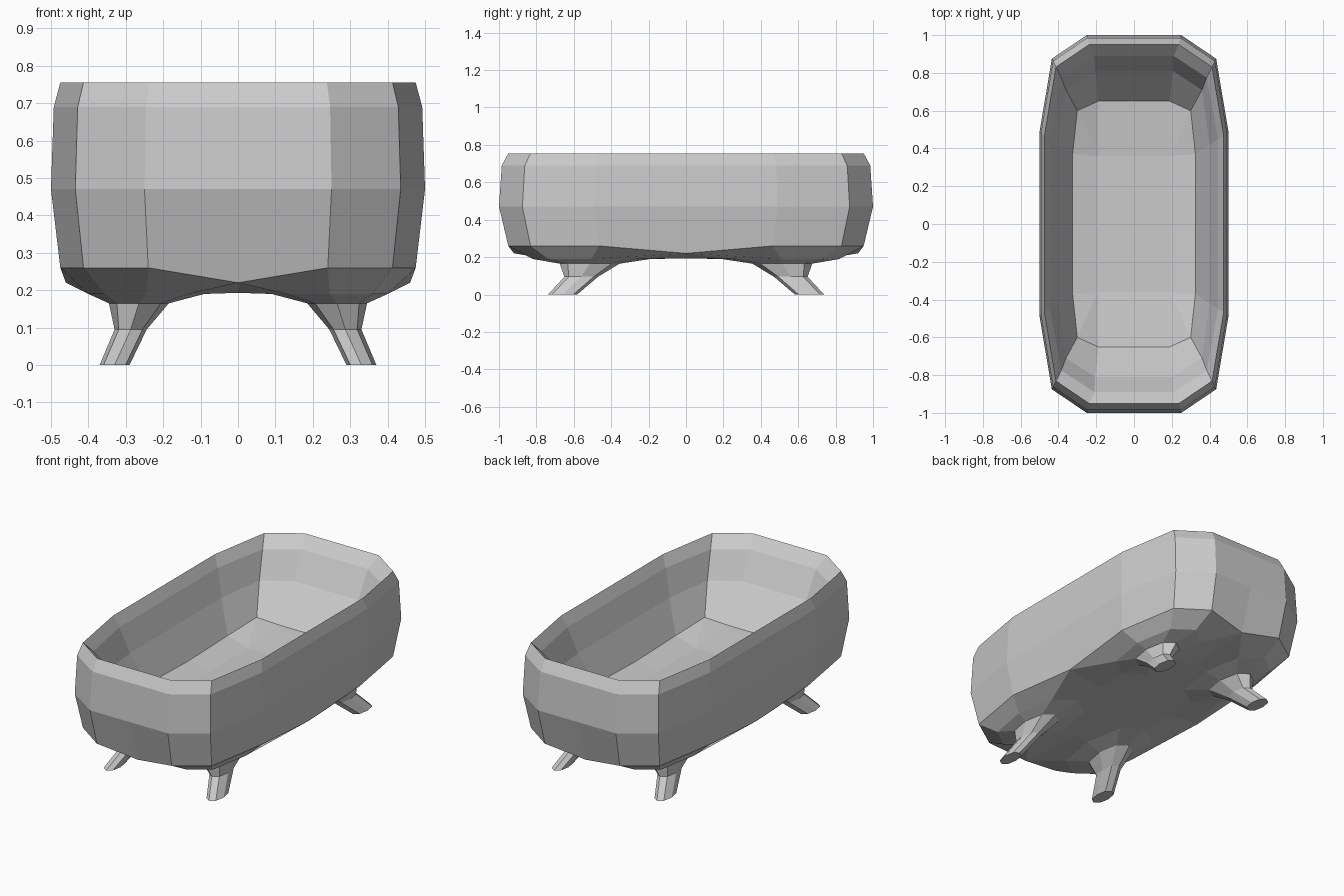
import bpy, bmesh, math

if "Cube" in bpy.data.objects:
    bpy.data.objects.remove(bpy.data.objects["Cube"])


def skin(bm, rings, cap_last=True):
    """Skin a stack of equal-length point rings, capping the last one."""
    rows = [[bm.verts.new(p) for p in r] for r in rings]
    n = len(rows[0])
    for a, b in zip(rows, rows[1:]):
        for i in range(n):
            j = (i + 1) % n
            bm.faces.new((a[i], a[j], b[j], b[i]))
    if cap_last:
        bm.faces.new(rows[-1])


def tub_ring(side, mid, corner, end):
    """16-point ring from three quadrant points plus the edge midpoints.
    mid = (x of side midpoint, y of end midpoint, z)."""
    q1 = [(mid[0], 0, mid[2]), side, corner, end, (0, mid[1], mid[2])]
    q2 = [(-x, y, z) for x, y, z in reversed(q1[1:4])]
    half = q1 + q2
    return half + [(-x, -y, z) for x, y, z in half]


def outer(s, z):
    return tub_ring((.5 * s, .49 * s, z), (.5 * s, s, z),
                    (.435 * s, .875 * s, z), (.25 * s, s, z))


def leg_ring(cx, rx, cy, ry, z):
    """Eight-sided oval; the diagonal points are pushed out slightly."""
    pts = []
    for i in range(8):
        a, k = math.pi * i / 4, 1.04 if i % 2 else 1
        pts.append((cx + k * rx * math.cos(a), cy + k * ry * math.sin(a), z))
    return pts


bm = bmesh.new()

# Tub: outer wall with dipped lower edge, knife-edge rim, inside, dished floor
side, corner, end = (.475, .465, .26), (.413, .831, .26), (.24, .95, .26)
skin(bm, [
    tub_ring(side, (.46, .92, .22), corner, end),
    outer(1.0, .47),
    outer(.985, .69),
    outer(.95, .755),
    tub_ring((.445, .45, .69), (.445, .89, .69), (.385, .775, .69), (.21, .89, .69)),
    tub_ring((.40, .42, .54), (.40, .81, .54), (.36, .71, .54), (.205, .81, .54)),
    tub_ring((.325, .37, .36), (.325, .65, .35), (.30, .60, .385), (.19, .65, .35)),
    tub_ring((.19, .36, .325), (.19, .36, .325), (.19, .36, .325), (.19, .36, .325)),
])

# Underside quarters, each drawn down into a splayed eight-sided leg
quarter = [
    [side, corner, end, (0, .92, .22),
     (0, .49, .193), (0, 0, .193), (.25, 0, .193), (.46, 0, .22)],
    leg_ring(.245, .155, .505, .315, .19),
    leg_ring(.265, .08, .515, .16, .165),
    leg_ring(.287, .043, .56, .09, .095),
    leg_ring(.33, .04, .66, .078, 0),
]
for sx in (-1, 1):
    for sy in (-1, 1):
        skin(bm, [[(x * sx, y * sy, z) for x, y, z in r] for r in quarter])

bmesh.ops.remove_doubles(bm, verts=bm.verts, dist=1e-4)
bmesh.ops.recalc_face_normals(bm, faces=bm.faces)
mesh = bpy.data.meshes.new("bathtub_with_legs")
bm.to_mesh(mesh)
bm.free()
bpy.context.collection.objects.link(bpy.data.objects.new("bathtub_with_legs", mesh))
